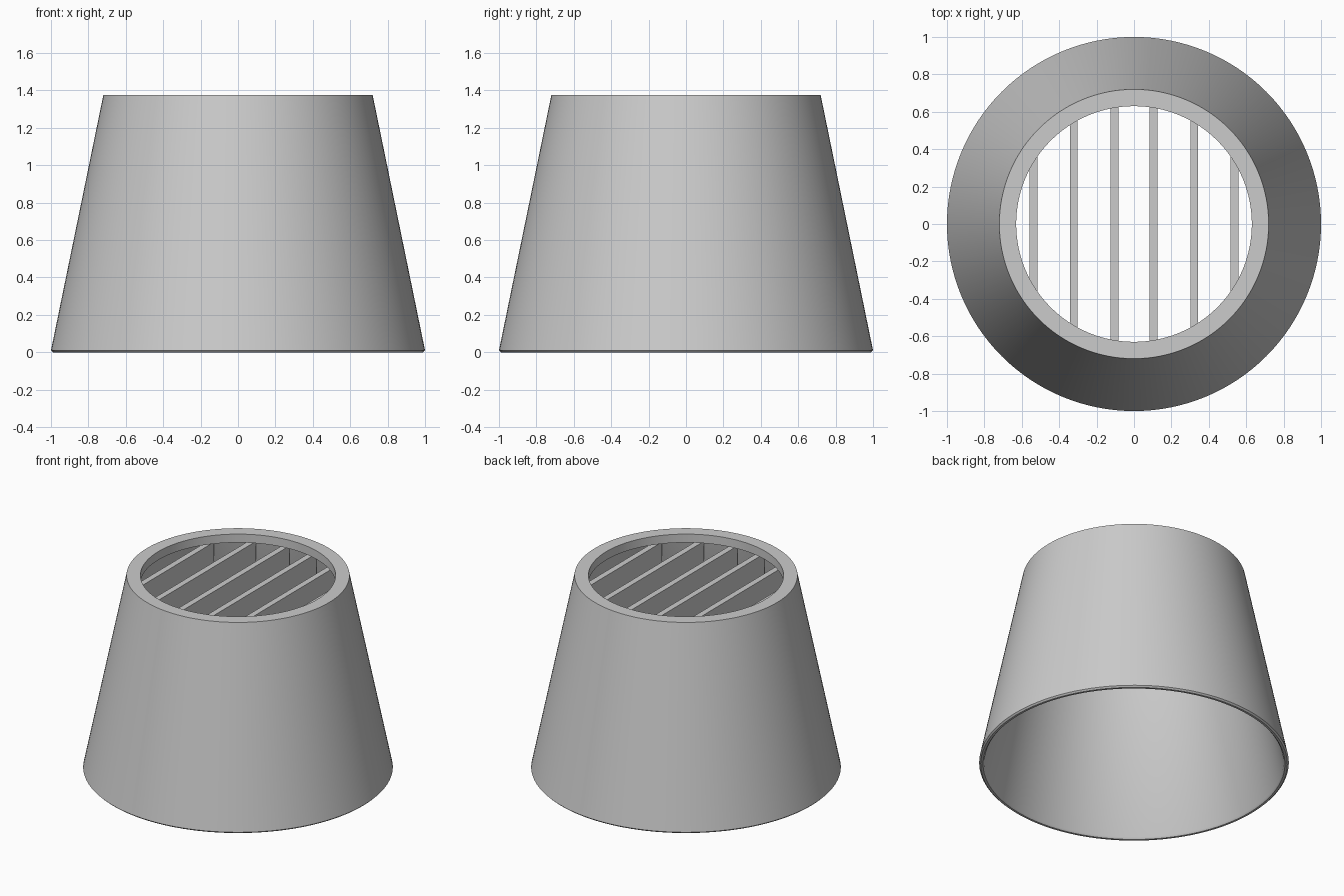
import bpy, bmesh, math

cube = bpy.data.objects.get("Cube")
if cube:
    bpy.data.objects.remove(cube, do_unlink=True)

grey = bpy.data.materials.new("light_grey")
grey.use_nodes = True
grey.diffuse_color = (0.6, 0.6, 0.6, 1)
grey.node_tree.nodes["Principled BSDF"].inputs["Base Color"].default_value = (0.6, 0.6, 0.6, 1)


def add_object(name, bm):
    bmesh.ops.recalc_face_normals(bm, faces=bm.faces)
    mesh = bpy.data.meshes.new(name)
    bm.to_mesh(mesh)
    bm.free()
    mesh.materials.append(grey)
    obj = bpy.data.objects.new(name, mesh)
    bpy.context.collection.objects.link(obj)
    return obj


# Tapered shell: closed wall profile (radius, height) turned about z
HEIGHT = 1.375
LIP_Z = 1.315
profile = [(0.99, 0), (1, 0.01), (0.72, HEIGHT), (0.63, HEIGHT),
           (0.63, LIP_Z), (0.70, LIP_Z), (0.965, 0.012), (0.975, 0)]
SIDES = 128
bm = bmesh.new()
rings = []
for i in range(SIDES):
    a = math.tau * i / SIDES
    rings.append([bm.verts.new((r * math.cos(a), r * math.sin(a), z)) for r, z in profile])
for i, ring in enumerate(rings):
    after = rings[(i + 1) % SIDES]
    for j in range(len(profile)):
        k = (j + 1) % len(profile)
        bm.faces.new((ring[j], after[j], after[k], ring[k]))
shell = add_object("tapered_shell", bm)
bpy.context.view_layer.objects.active = shell
shell.select_set(True)
bpy.ops.object.shade_smooth_by_angle(angle=math.radians(30))
shell.select_set(False)

# Grille slats under the lip, each ending inside the shell wall
SLAT_TOP, SLAT_DEPTH, SLAT_WIDTH = 1.295, 0.2, 0.042
for side, label in ((1, "left"), (-1, "right")):
    for n, x in enumerate((0.105, 0.322, 0.537), 1):
        half = math.sqrt(0.71 ** 2 - x ** 2)
        bm = bmesh.new()
        bmesh.ops.create_cube(bm, size=1)
        bmesh.ops.scale(bm, vec=(SLAT_WIDTH, 2 * half, SLAT_DEPTH), verts=bm.verts)
        bmesh.ops.translate(bm, vec=(side * x, 0, SLAT_TOP - SLAT_DEPTH / 2), verts=bm.verts)
        add_object(f"{label}_slat_{n}", bm)
